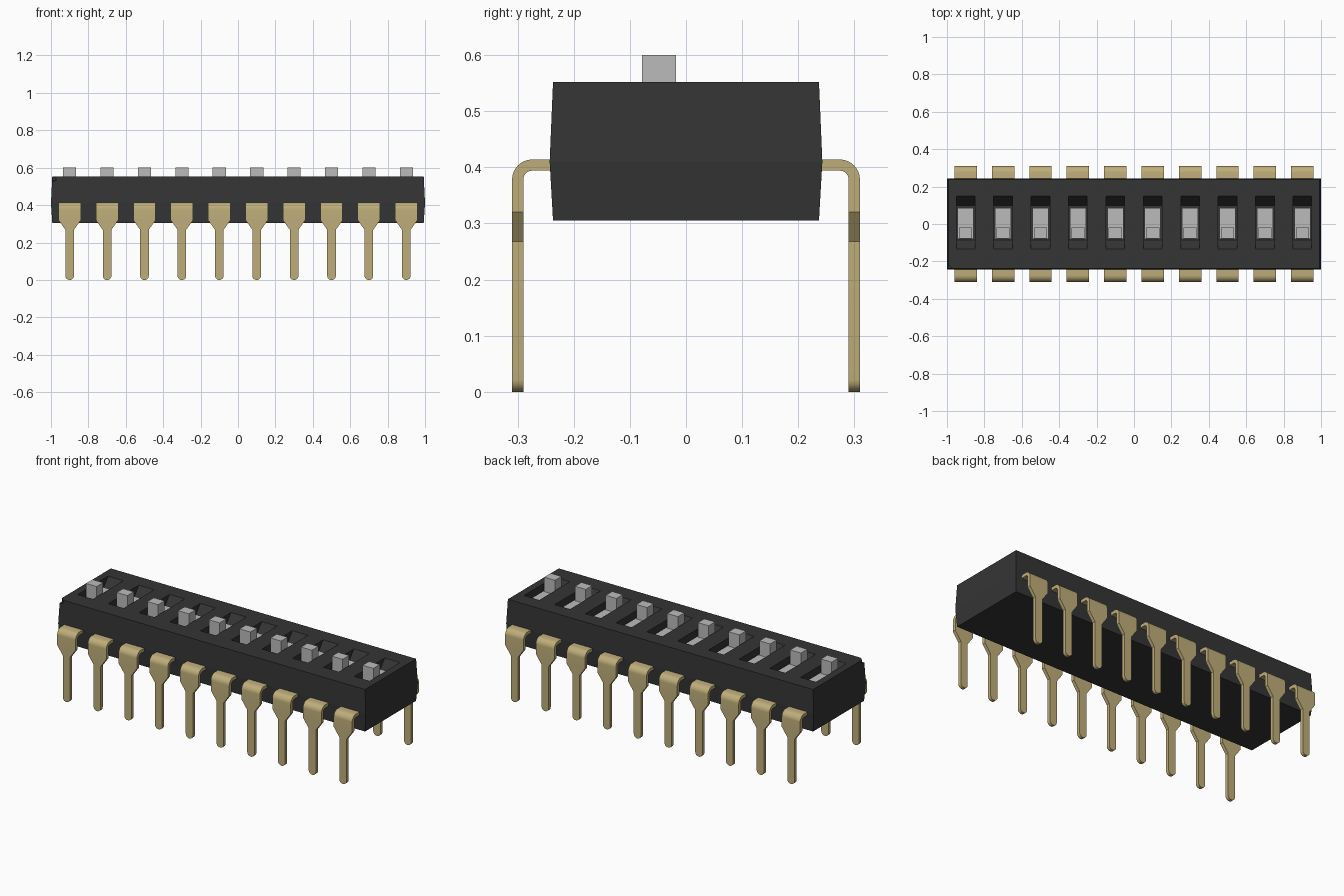
import bpy, bmesh, math
from mathutils import Matrix

cube = bpy.data.objects.get("Cube")
if cube:
    bpy.data.objects.remove(cube)


def material(name, rgb):
    m = bpy.data.materials.new(name)
    m.use_nodes = True
    m.diffuse_color = (*rgb, 1)
    m.node_tree.nodes["Principled BSDF"].inputs["Base Color"].default_value = (*rgb, 1)
    return m


black = material("black plastic", (0.035, 0.035, 0.035))
grey = material("light grey plastic", (0.50, 0.50, 0.50))
gold = material("pale gold metal", (0.52, 0.42, 0.195))


def loft(name, rings, mat):
    """Skin a list of equal-length point rings and cap both ends."""
    bm = bmesh.new()
    loops = [[bm.verts.new(p) for p in ring] for ring in rings]
    n = len(loops[0])
    for a, b in zip(loops, loops[1:]):
        for i in range(n):
            bm.faces.new((a[i], a[(i + 1) % n], b[(i + 1) % n], b[i]))
    bm.faces.new(loops[0])
    bm.faces.new(loops[-1])
    bmesh.ops.recalc_face_normals(bm, faces=bm.faces)
    mesh = bpy.data.meshes.new(name)
    bm.to_mesh(mesh)
    bm.free()
    mesh.materials.append(mat)
    ob = bpy.data.objects.new(name, mesh)
    bpy.context.collection.objects.link(ob)
    return ob


def rect(hx, hy, z):
    return [(-hx, -hy, z), (hx, -hy, z), (hx, hy, z), (-hx, hy, z)]


def box(name, x, y0, y1, hx, z0, z1, mat):
    return loft(name, [[(x + sx, y0, z0), (x + sx, y1, z0), (x + sx, y1, z1),
                        (x + sx, y0, z1)] for sx in (-hx, hx)], mat)


def cut(target, cutter):
    mod = target.modifiers.new("cut", "BOOLEAN")
    mod.operation = "DIFFERENCE"
    mod.solver = "EXACT"
    mod.object = cutter
    cutter.hide_render = True
    cutter.hide_viewport = True
    cutter.display_type = "WIRE"


columns = [-0.9 + 0.2 * i for i in range(10)]

# Housing, widest at the mould seam
body = loft("housing", [rect(0.993, 0.237, 0.305), rect(1.0, 0.243, 0.41),
                        rect(0.993, 0.237, 0.552)], black)

# Slots with a ramp at each end, all held in one cutter
slot = [(-0.15, 0.572), (-0.085, 0.49), (0.10, 0.49), (0.165, 0.572)]
bm = bmesh.new()
for x in columns:
    part = loft("slot", [[(x + s, y, z) for y, z in slot] for s in (-0.05, 0.05)], black)
    bm.from_mesh(part.data)
    bpy.data.objects.remove(part)
mesh = bpy.data.meshes.new("slot_cutter")
bm.to_mesh(mesh)
bm.free()
mesh.materials.append(black)
slot_cutter = bpy.data.objects.new("slot_cutter", mesh)
bpy.context.collection.objects.link(slot_cutter)
cut(body, slot_cutter)

# Corner notch marking the first switch
notch = loft("notch_cutter", [[(-1.05, -0.3, z), (-0.91, -0.3, z), (-1.05, -0.16, z)]
                              for z in (0.53, 0.6)], black)
cut(body, notch)

# Sliders: a flat carriage with a raised knob
for i, x in enumerate(columns):
    box(f"slider_base_{i + 1}", x, -0.08, 0.085, 0.043, 0.485, 0.515, grey)
    box(f"slider_knob_{i + 1}", x, -0.078, -0.018, 0.035, 0.51, 0.60, grey)

# Pin centre line: (y, z, normal angle, half width)
HALF = 0.01
BEND = 0.026
path = [(0.22, 0.404, math.pi / 2, 0.06)]
for k in range(9):
    a = math.pi / 2 * (1 - k / 8)
    path.append((0.274 + BEND * math.cos(a), 0.378 + BEND * math.sin(a), a, 0.06))
path += [(0.30, 0.32, 0, 0.06), (0.30, 0.268, 0, 0.023)]
for k in range(7):
    t = math.radians(80) * k / 6
    path.append((0.30, 0.022 * (1 - math.sin(t) / math.sin(math.radians(80))), 0,
                 0.023 * math.cos(t)))


def pin(name, x, side):
    rings = []
    for y, z, a, w in path:
        dy, dz = HALF * math.cos(a), HALF * math.sin(a)
        rings.append([(x - w, side * (y - dy), z - dz), (x + w, side * (y - dy), z - dz),
                      (x + w, side * (y + dy), z + dz), (x - w, side * (y + dy), z + dz)])
    ob = loft(name, rings, gold)
    bpy.ops.object.select_all(action="DESELECT")
    ob.select_set(True)
    bpy.context.view_layer.objects.active = ob
    bpy.ops.object.shade_smooth_by_angle(angle=math.radians(30))


for side, label in ((-1, "front"), (1, "back")):
    for i, x in enumerate(columns):
        pin(f"{label}_pin_{i + 1}", x, side)
